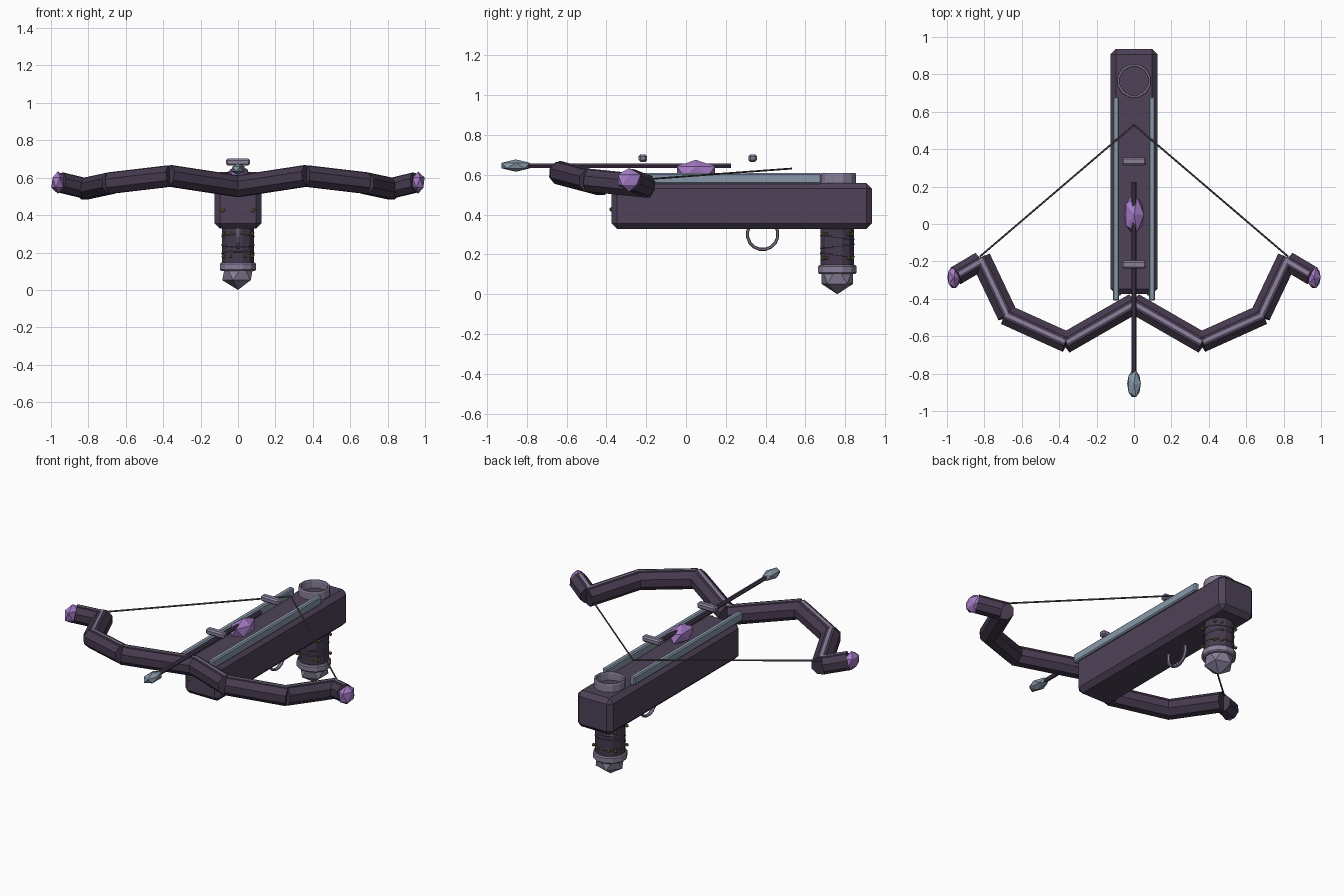
import bpy, bmesh, math
from mathutils import Vector, Matrix

if "Cube" in bpy.data.objects:
    bpy.data.objects.remove(bpy.data.objects["Cube"])


def material(name, hex_colour):
    m = bpy.data.materials.new(name)
    lin = []
    for i in (0, 2, 4):
        c = int(hex_colour[i:i + 2], 16) / 255
        lin.append(c / 12.92 if c <= 0.04045 else ((c + 0.055) / 1.055) ** 2.4)
    m.diffuse_color = (*lin, 1)
    m.use_nodes = True
    m.node_tree.nodes["Principled BSDF"].inputs["Base Color"].default_value = m.diffuse_color
    return m


WOOD = material("dark violet wood", "4e4258")
LIMB = material("limb wood", "463a4e")
GREY = material("grey metal", "89809a")
STEEL = material("blue steel", "8797a8")
GEM = material("purple crystal", "a67cc6")
STUD = material("olive brass", "77713f")
CORD = material("cord", "5a525e")


def finish(name, bm, mat):
    bmesh.ops.recalc_face_normals(bm, faces=bm.faces)
    mesh = bpy.data.meshes.new(name)
    bm.to_mesh(mesh)
    bm.free()
    mesh.materials.append(mat)
    ob = bpy.data.objects.new(name, mesh)
    bpy.context.collection.objects.link(ob)
    return ob


def box(name, centre, size, mat, bevel=0):
    bm = bmesh.new()
    bmesh.ops.create_cube(bm, size=1, matrix=Matrix.Translation(centre) @ Matrix.Diagonal((*size, 1)))
    if bevel:
        bmesh.ops.bevel(bm, geom=bm.edges[:], offset=bevel, segments=1, affect='EDGES')
    return finish(name, bm, mat)


def frame(a, b):
    """Matrix at the middle of a-b: local z along it, local y upward."""
    a, b = Vector(a), Vector(b)
    z = (b - a).normalized()
    up = Vector((0, 0, 1)) if abs(z.z) < 0.9 else Vector((0, 1, 0))
    x = up.cross(z).normalized()
    y = z.cross(x)
    m = Matrix((x, y, z)).transposed().to_4x4()
    return Matrix.Translation((a + b) / 2) @ m, (b - a).length


def rod(name, a, b, r, sides, mat):
    m, length = frame(a, b)
    bm = bmesh.new()
    bmesh.ops.create_cone(bm, cap_ends=True, segments=sides, radius1=r, radius2=r, depth=length,
                          matrix=m @ Matrix.Rotation(math.pi / sides, 4, 'Z'))
    return finish(name, bm, mat)


def crystal(name, centre, radii, mat):
    bm = bmesh.new()
    bmesh.ops.create_icosphere(bm, subdivisions=1, radius=1,
                               matrix=Matrix.Translation(centre) @ Matrix.Diagonal((*radii, 1)))
    return finish(name, bm, mat)


def ring(name, matrix, profile, sides, mat):
    """Closed (radius, height) profile swept round local z."""
    bm = bmesh.new()
    loops = []
    for i in range(sides):
        t = math.tau * (i + 0.5) / sides
        loops.append([bm.verts.new(matrix @ Vector((r * math.cos(t), r * math.sin(t), h))) for r, h in profile])
    n = len(profile)
    for i in range(sides):
        p, q = loops[i], loops[(i + 1) % sides]
        for j in range(n):
            bm.faces.new((p[j], q[j], q[(j + 1) % n], p[(j + 1) % n]))
    return finish(name, bm, mat)


def oval(major, rx, rz, n=6):
    return [(major + rx * math.cos(math.tau * k / n), rz * math.sin(math.tau * k / n)) for k in range(n)]


# Stock and rails
box("stock", (0, 0.28, 0.447), (0.25, 1.31, 0.23), WOOD, 0.028)
for s, side in ((-1, "left"), (1, "right")):
    box(side + "_rail", (s * 0.096, 0.135, 0.585), (0.034, 1.09, 0.055), STEEL, 0.007)

# Collar on top of the stock
ring("top_collar", Matrix.Translation((0, 0.765, 0.588)),
     [(0.093, -0.03), (0.093, 0.018), (0.089, 0.024), (0.08, 0.024), (0.077, 0.018), (0.077, -0.03)], 12, GREY)

# Grip with cord wraps, band and pommel
GY = 0.76
rod("grip", (0, GY, 0.12), (0, GY, 0.35), 0.088, 12, LIMB)
for i, z in enumerate((0.2, 0.245, 0.29)):
    tilt = Matrix.Rotation(math.radians(6 if i % 2 else -6), 4, 'X')
    ring("grip_wrap", Matrix.Translation((0, GY, z)) @ tilt, oval(0.087, 0.005, 0.004), 12, CORD)
ring("grip_band", Matrix.Translation((0, GY, 0.128)),
     [(0.094, -0.022), (0.1, -0.015), (0.1, 0.015), (0.094, 0.022), (0.08, 0.022), (0.08, -0.022)], 12, GREY)
crystal("pommel", (0, GY, 0.098), (0.094, 0.094, 0.094), GREY)

# Trigger guard
ring("trigger_guard", Matrix.Translation((0, 0.385, 0.305)) @ Matrix.Rotation(math.pi / 2, 4, 'Y'),
     oval(0.077, 0.008, 0.012), 16, GREY)

# Studs on the stock front and the grip
for s in (-1, 1):
    for z in (0.43, 0.54):
        crystal("stock_stud", (s * 0.08, -0.375, z), (0.012, 0.01, 0.012), STUD)
    for y in (-0.075, 0.075):
        for z in (0.185, 0.305):
            crystal("grip_stud", (s * 0.078, GY + y * 0.75, z), (0.011, 0.011, 0.011), STUD)
            crystal("grip_stud", (s * 0.04, GY + y, z), (0.011, 0.011, 0.011), STUD)

# Bow limbs: straight lengths with a pale inlay on top, tip crystal and string
PATH = [(0, -0.425, 0.557), (0.36, -0.632, 0.612), (0.675, -0.49, 0.575),
        (0.815, -0.195, 0.545), (0.95, -0.275, 0.578)]
for s, side in ((-1, "left"), (1, "right")):
    pts = [Vector((s * x, y, z)) for x, y, z in PATH]
    for i in range(4):
        a, b = pts[i], pts[i + 1]
        d = (b - a).normalized() * 0.012
        if i == 3:
            a, r = a + d, 0.056
        else:
            b, r = b + d, 0.06
        rod(f"{side}_limb_{i + 1}", a, b, r, 8, LIMB)
        m, length = frame(a, b)
        strip = box(f"{side}_limb_inlay_{i + 1}", (0, r * 0.924, 0), (0.018, 0.008, length - 0.01), GREY)
        strip.data.transform(m)
    crystal(side + "_tip_crystal", (s * 0.963, -0.285, 0.578), (0.039, 0.067, 0.06), GEM)
    rod(side + "_string", (s * 0.825, -0.175, 0.583), (0, 0.53, 0.635), 0.005, 6, CORD)

# Bolt, centre crystal and sight bars
rod("bolt_shaft", (0, 0.225, 0.65), (0, -0.82, 0.65), 0.013, 6, LIMB)
crystal("bolt_head", (0, -0.855, 0.65), (0.041, 0.083, 0.031), STEEL)
crystal("centre_crystal", (0, 0.05, 0.62), (0.06, 0.112, 0.059), GEM)
for name, y in (("front_sight", -0.217), ("rear_sight", 0.335)):
    box(name, (0, y, 0.687), (0.128, 0.042, 0.037), GREY, 0.009)

# Settle everything on the ground and fix the exact overall length
obs = list(bpy.context.collection.objects)
low = min(v.co.z for o in obs for v in o.data.vertices)
for o in obs:
    o.data.transform(Matrix.Translation((0, 0, -low)))
